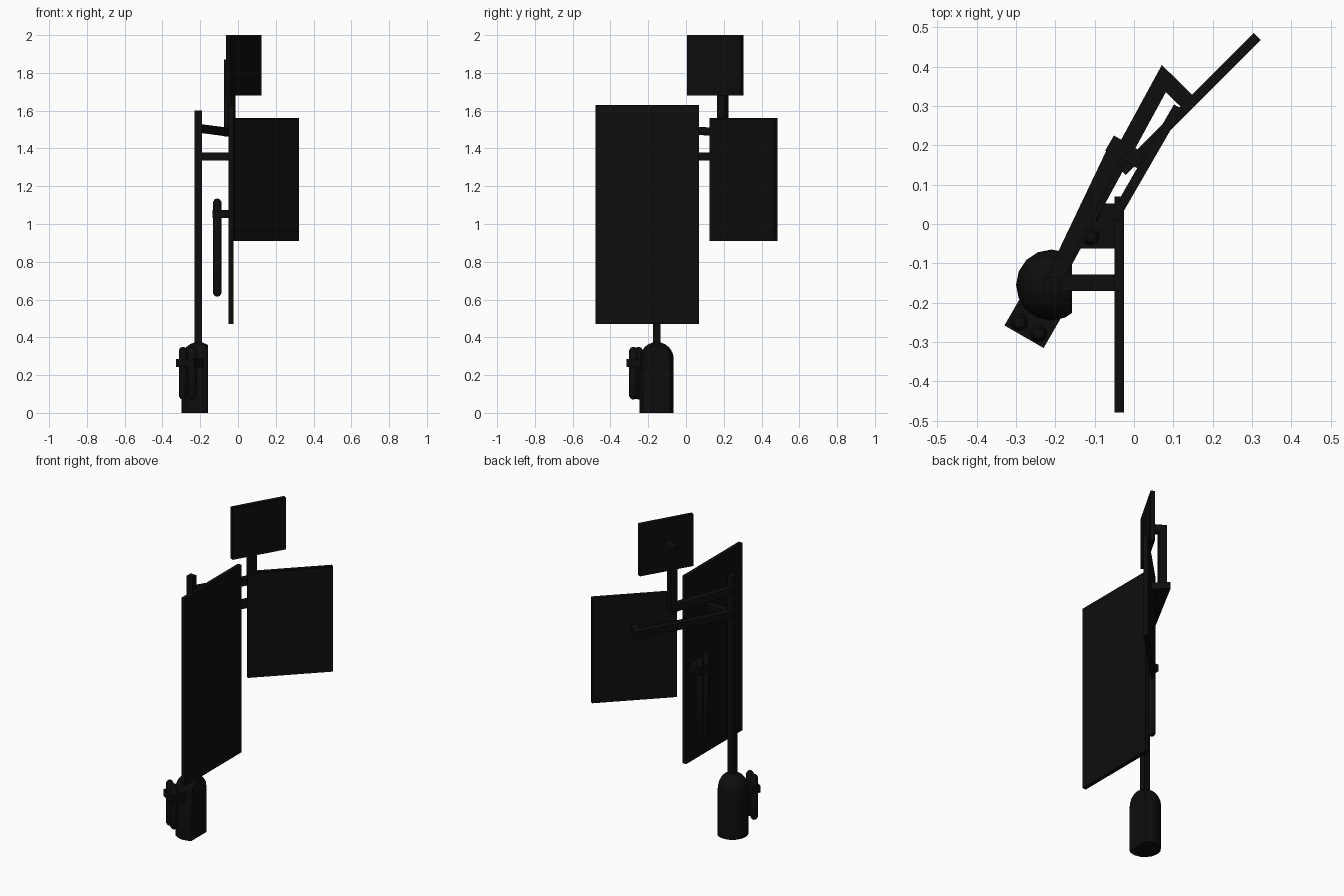
import bpy, bmesh, math
from mathutils import Vector, Matrix

if "Cube" in bpy.data.objects:
    bpy.data.objects.remove(bpy.data.objects["Cube"])

black = bpy.data.materials.new("matte_black")
black.diffuse_color = (0.004, 0.004, 0.004, 1)
black.use_nodes = True
black.node_tree.nodes["Principled BSDF"].inputs["Base Color"].default_value = black.diffuse_color


def finish(name, bm, smooth=False):
    bmesh.ops.recalc_face_normals(bm, faces=bm.faces)
    me = bpy.data.meshes.new(name)
    bm.to_mesh(me)
    bm.free()
    ob = bpy.data.objects.new(name, me)
    bpy.context.collection.objects.link(ob)
    me.materials.append(black)
    if smooth:
        bpy.ops.object.select_all(action='DESELECT')
        ob.select_set(True)
        bpy.context.view_layer.objects.active = ob
        bpy.ops.object.shade_smooth_by_angle(angle=math.radians(40))
    return ob


def box(name, centre, size, angle=0):
    bm = bmesh.new()
    bmesh.ops.create_cube(bm, size=1)
    bm.transform(Matrix.Translation(centre) @ Matrix.Rotation(math.radians(angle), 4, 'Z')
                 @ Matrix.Diagonal((*size, 1)))
    return finish(name, bm)


def screen(name, centre, width, height, angle):
    """Flat panel with a thin bezel; its display faces local +x."""
    bm = bmesh.new()
    bmesh.ops.create_cube(bm, size=1)
    bm.transform(Matrix.Diagonal((0.025, width, height, 1)))
    front = [f for f in bm.faces if f.normal.x > 0.9]
    bmesh.ops.inset_region(bm, faces=front, thickness=0.012)
    bmesh.ops.translate(bm, verts=front[0].verts, vec=(-0.003, 0, 0))
    bm.transform(Matrix.Translation(centre) @ Matrix.Rotation(math.radians(angle), 4, 'Z'))
    return finish(name, bm)


def arm(name, path, width=0.042, height=0.042):
    """Rectangular bar along a path, mitred at its bends in plan."""
    pts = [Vector(p) for p in path]
    bm = bmesh.new()
    rings = []
    for i, p in enumerate(pts):
        dirs = [(b - a).to_2d().normalized() for a, b in zip(pts, pts[1:])]
        d0, d1 = dirs[max(i - 1, 0)], dirs[min(i, len(dirs) - 1)]
        n0, n1 = Vector((-d0.y, d0.x)), Vector((-d1.y, d1.x))
        m = (n0 + n1).normalized()
        off = (m * (width / 2 / m.dot(n0))).to_3d()
        up = Vector((0, 0, height / 2))
        rings.append([bm.verts.new(v) for v in (p + off + up, p - off + up, p - off - up, p + off - up)])
    for r, s in zip(rings, rings[1:]):
        for k in range(4):
            bm.faces.new((r[k], r[(k + 1) % 4], s[(k + 1) % 4], s[k]))
    bm.faces.new(rings[0])
    bm.faces.new(rings[-1])
    return finish(name, bm)


def lathe(name, profile, centre, steps):
    bm = bmesh.new()
    vs = [bm.verts.new((r, 0, z)) for r, z in profile]
    es = [bm.edges.new(p) for p in zip(vs, vs[1:])]
    bmesh.ops.spin(bm, geom=vs + es, cent=(0, 0, 0), axis=(0, 0, 1),
                   angle=math.tau, steps=steps)
    bmesh.ops.remove_doubles(bm, verts=bm.verts, dist=1e-4)
    bm.transform(Matrix.Translation(centre))
    return bm


def tube_pair(name, origin, angle, z0, z1, clip_z):
    """Two round-ended tubes held by a clip that sticks out along local -x."""
    rot = Matrix.Rotation(math.radians(angle), 3, 'Z')
    o, r, e = Vector(origin), 0.022, 0.018
    prof = [(0, z0), (r * .6, z0 + .004), (r, z0 + e), (r, z1 - e), (r * .6, z1 - .004), (0, z1)]
    for side in (-1, 1):
        c = o + rot @ Vector((-0.07, side * 0.028, 0))
        finish(name + "_tube", lathe(name, prof, c, 12), True)
    box(name + "_clip", o + rot @ Vector((-0.048, 0, clip_z)), (0.095, 0.115, 0.042), angle)


# base: domed cylinder with one flat side
R, shoulder = 0.09, 0.285
profile = [(0, 0), (R, 0)] + [(R * math.cos(a), shoulder + R * math.sin(a))
                              for a in [i * math.pi / 12 for i in range(6)]] + [(0, shoulder + R)]
bm = lathe("base", profile, (-0.21, -0.155, 0), 16)
cut = bmesh.ops.bisect_plane(bm, geom=bm.verts[:] + bm.edges[:] + bm.faces[:],
                             plane_co=(-0.158, 0, 0), plane_no=(1, 0, 0), clear_outer=True)
bmesh.ops.holes_fill(bm, edges=[g for g in cut['geom_cut'] if isinstance(g, bmesh.types.BMEdge)], sides=0)
finish("base", bm, True)

# main post and the three supports
box("main_post", (-0.21, -0.155, 0.97), (0.04, 0.04, 1.26))
arm("large_screen_bracket", [(-0.21, -0.15, 1.358), (-0.045, -0.15, 1.358)])
arm("medium_screen_arm", [(-0.21, -0.155, 1.358), (0.076, 0.37, 1.358), (0.135, 0.312, 1.358)])
arm("small_screen_arm", [(-0.21, -0.155, 1.507), (-0.043, 0.195, 1.485)])
box("small_screen_post", (-0.043, 0.195, 1.667), (0.044, 0.044, 0.406), -30)
arm("small_screen_stub", [(-0.043, 0.195, 1.849), (0.022, 0.158, 1.849)])

# screens
screen("large_screen", (-0.0375, -0.205, 1.05), 0.55, 1.16, 0)
screen("medium_screen", (0.142, 0.305, 1.235), 0.485, 0.65, -45)
screen("small_screen", (0.03, 0.155, 1.84), 0.33, 0.32, -30)

# tube holders behind the large screen and on the base
tube_pair("screen_holder", (-0.04, -0.005, 0), 0, 0.615, 1.135, 1.053)
tube_pair("base_holder", (-0.232, -0.204, 0), 60, 0.07, 0.35, 0.265)
